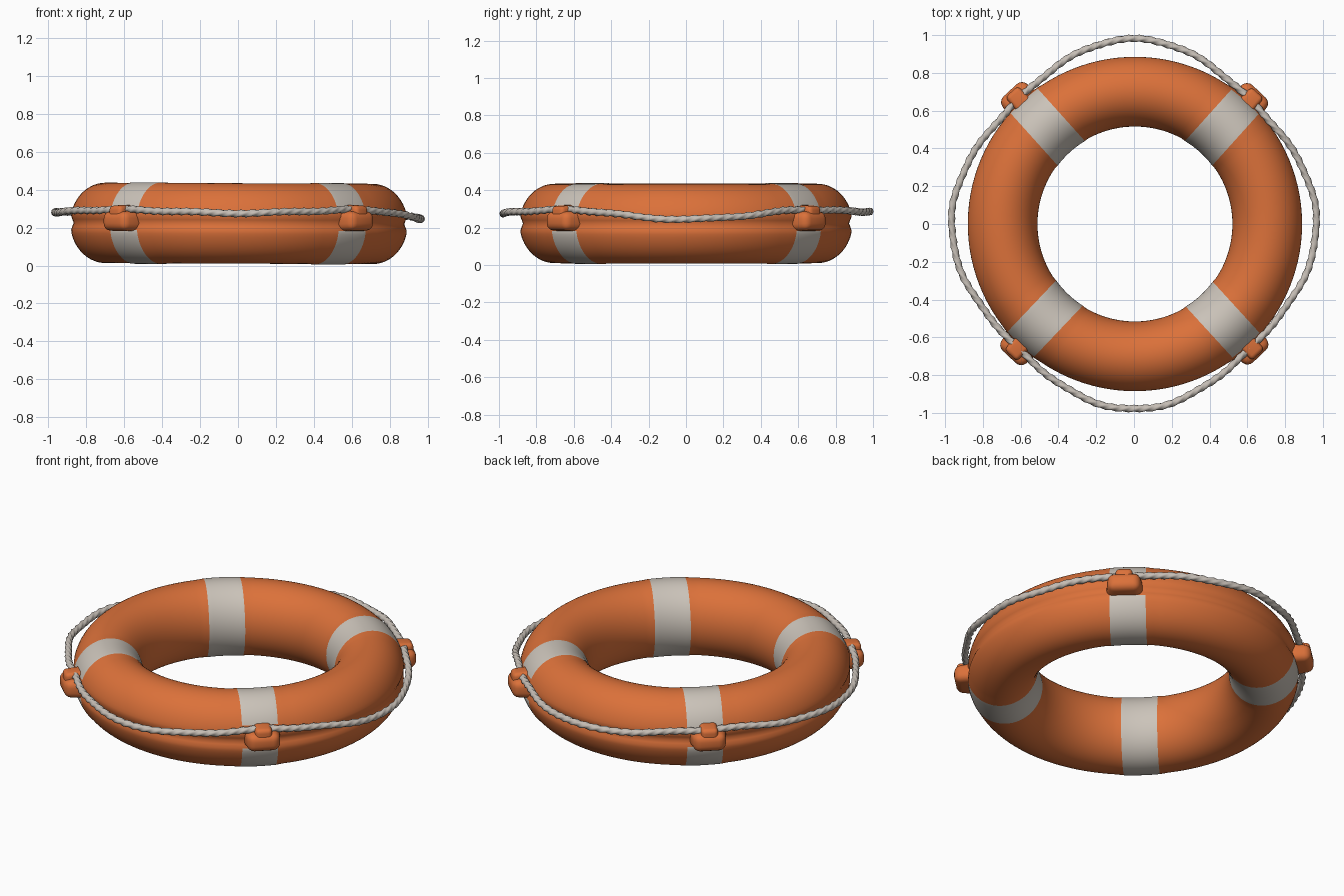
import bpy, bmesh, math
from mathutils import Matrix, Vector

if "Cube" in bpy.data.objects:
    bpy.data.objects.remove(bpy.data.objects["Cube"])


def material(name, rgb):
    m = bpy.data.materials.new(name)
    m.diffuse_color = (*rgb, 1)
    m.use_nodes = True
    m.node_tree.nodes["Principled BSDF"].inputs["Base Color"].default_value = m.diffuse_color
    return m


ORANGE = material("buoy orange", (0.71, 0.165, 0.042))
WHITE = material("band off white", (0.60, 0.55, 0.49))
ROPE = material("rope grey", (0.56, 0.51, 0.46))


def finish(bm, name, mats, angle=50):
    bmesh.ops.recalc_face_normals(bm, faces=bm.faces)
    me = bpy.data.meshes.new(name)
    bm.to_mesh(me)
    bm.free()
    ob = bpy.data.objects.new(name, me)
    bpy.context.collection.objects.link(ob)
    for m in mats:
        me.materials.append(m)
    bpy.ops.object.select_all(action='DESELECT')
    ob.select_set(True)
    bpy.context.view_layer.objects.active = ob
    bpy.ops.object.shade_smooth_by_angle(angle=math.radians(angle))
    return ob


def skin(bm, rings):
    """Join closed rings of vertices into a closed tube; yields face, ring, side."""
    n, k = len(rings), len(rings[0])
    for i in range(n):
        a, b = rings[i], rings[(i + 1) % n]
        for j in range(k):
            f = bm.faces.new((a[j], a[(j + 1) % k], b[(j + 1) % k], b[j]))
            yield f, i, j


# ring body: elliptical section with a seam groove around the outside
BANDS = [math.radians(a) for a in (48, 132, 226.5, 312.5)]
HALF_W, SIDES, IN_BAND, BETWEEN = 0.097, 72, 8, 26
bm = bmesh.new()
rings, is_band = [], []
for b, c in enumerate(BANDS):
    nxt = BANDS[(b + 1) % 4] + (2 * math.pi if b == 3 else 0)
    for s in range(IN_BAND + BETWEEN):
        inside = s < IN_BAND
        ring = []
        for j in range(SIDES):
            v = 2 * math.pi * j / SIDES
            vv = (v + math.pi) % (2 * math.pi) - math.pi
            grow = 0.003 if inside or s == IN_BAND else 0
            r = 0.703 + (0.187 + grow) * math.cos(v) - 0.018 * math.exp(-(vv / 0.12) ** 2)
            z = 0.222 + (0.212 + grow) * math.sin(v)
            w = math.asin(HALF_W / r)           # parallel-sided bands
            if inside:
                t = c - w + 2 * w * s / IN_BAND
            else:
                t = c + w + (nxt - c - 2 * w) * (s - IN_BAND) / BETWEEN
            x = r * math.cos(t)
            ring.append(bm.verts.new((x + 0.005, r * math.sin(t), z - 0.004 * x)))
        rings.append(ring)
        is_band.append(inside)
for f, i, j in skin(bm, rings):
    c = f.calc_center_median()
    pad = math.hypot(c.x, c.y) > 0.8 and 0.185 < c.z < 0.305
    f.material_index = 1 if is_band[i] and not pad else 0
finish(bm, "ring_body", [ORANGE, WHITE])

# rope: three-strand twisted sweep bulging out between the clips
bm = bmesh.new()
rings = []
N, K, TURNS = 640, 12, 34
SAG = {0: 0.245, 1: 0.283, 2: 0.28, 3: 0.277}
for i in range(N):
    t = 2 * math.pi * i / N
    q = round(t / (math.pi / 2)) % 4
    lift = 0.5 + 0.5 * math.cos(4 * t)
    r = 0.943 + 0.037 * math.cos(4 * t) + 0.003 * math.sin(17 * t)
    z0 = 0.295 + (SAG[q] - 0.295) * lift + 0.003 * math.sin(13 * t)
    ring = []
    for j in range(K):
        a = 2 * math.pi * j / K
        rad = 0.0178 + 0.0028 * math.cos(3 * a - TURNS * 3 * t)
        rr = r + rad * math.cos(a)
        ring.append(bm.verts.new((0.985 * rr * math.cos(t), rr * math.sin(t),
                                  z0 + rad * math.sin(a))))
    rings.append(ring)
for _ in skin(bm, rings):
    pass
finish(bm, "grab_rope", [ROPE], 70)


def block(name, ang, r0, r1, half, taper, z0, z1, bev):
    """Rounded block on the ring's outer wall, narrowing outwards."""
    bm = bmesh.new()
    bmesh.ops.create_cube(bm, size=1)
    for v in bm.verts:
        outer = v.co.x > 0
        zc, h = (z0 + z1) / 2, (z1 - z0)
        v.co = Vector((r1 if outer else r0,
                       v.co.y * 2 * half * (taper if outer else 1),
                       zc + v.co.z * h * (0.85 if outer else 1)))
    bmesh.ops.bevel(bm, geom=bm.edges[:], offset=bev, segments=4,
                    profile=0.5, affect='EDGES')
    bmesh.ops.transform(bm, verts=bm.verts, matrix=Matrix.Rotation(ang, 4, 'Z'))
    finish(bm, name, [ORANGE])


# rope clips: wide boss with a narrow bridge holding the rope
for n, a in enumerate((46.7, 132.8, 226.8, 313.5)):
    a = math.radians(a)
    block(f"clip_boss_{n + 1}", a, 0.81, 0.965, 0.105, 0.8, 0.178, 0.292, 0.036)
    block(f"clip_bridge_{n + 1}", a, 0.83, 0.955, 0.05, 0.9, 0.22, 0.322, 0.022)
